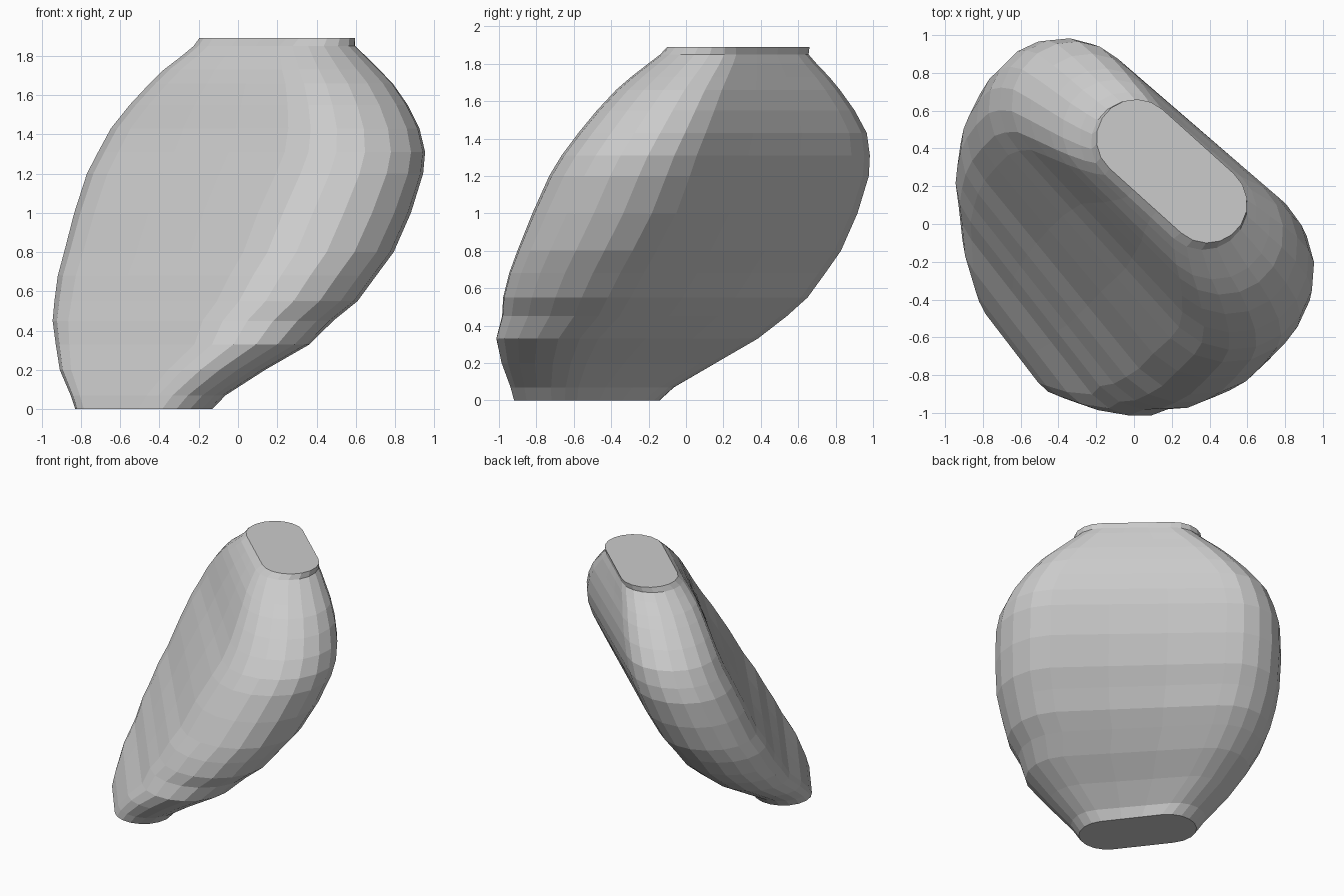
import bpy
import bmesh
from math import cos, sin, pi, radians

# Remove the default cube
cube = bpy.data.objects.get("Cube")
if cube:
    bpy.data.objects.remove(cube)

ARC_STEPS = 9     # segments in each rounded end
SIDE_STEPS = 3    # segments along each long side
TAPER = 0.045     # how much one end is rounder than the other at mid height


def make_material(name, value):
    mat = bpy.data.materials.new(name)
    mat.use_nodes = True
    colour = (value, value, value, 1.0)
    mat.diffuse_color = colour
    mat.node_tree.nodes["Principled BSDF"].inputs["Base Color"].default_value = colour
    return mat


def rounded_slot(tip, radius, taper):
    """Slot outline along its own x axis, counter-clockwise, fuller at +x."""
    points = []
    for side in (1, -1):
        end_radius = radius + side * taper
        for i in range(ARC_STEPS + 1):
            angle = pi * i / ARC_STEPS - pi / 2
            points.append((side * (tip - end_radius + end_radius * cos(angle)),
                           side * end_radius * sin(angle)))
        # Intermediate points on the long side that follows the rounded end
        for i in range(1, SIDE_STEPS):
            blend = side * (1 - 2 * i / SIDE_STEPS)
            points.append((blend * (tip - radius) - taper,
                           side * (radius + blend * taper)))
    return points


def add_section(bm, z, cx, cy, half_width, radius):
    """One slot-shaped ring, turning slightly from base to mouth."""
    height = z / sections[-1][0]
    turn = radians(-52.5 + 10.5 * height ** 0.7)
    c, s = cos(turn), sin(turn)
    tip = radius + (half_width - radius) * 2 / (abs(c) + abs(s))
    taper = TAPER * sin(pi * height)
    return [bm.verts.new((cx + c * px - s * py, cy + s * px + c * py, z))
            for px, py in rounded_slot(tip, radius, taper)]


# Height, centre x, centre y, half width, end radius
sections = [
    (0, -.48, -.53, .37, .21),
    (.07, -.46, -.5, .417, .22),
    (.2, -.39, -.41, .55, .265),
    (.33, -.29, -.31, .675, .31),
    (.45, -.24, -.215, .74, .35),
    (.55, -.175, -.155, .795, .375),
    (.68, -.12, -.09, .83, .39),
    (.8, -.06, -.025, .854, .4),
    (1, .01, .06, .865, .41),
    (1.2, .075, .135, .857, .4),
    (1.31, .11, .17, .83, .385),
    (1.43, .13, .205, .78, .365),
    (1.55, .15, .22, .7, .34),
    (1.66, .165, .23, .61, .31),
    (1.73, .168, .24, .54, .285),
    (1.8, .18, .25, .46, .255),
    (1.85, .185, .26, .405, .23),
    (1.89, .2, .28, .39, .21),
]

# Leaning flattened body, lofted through the sections and capped at both ends
bm = bmesh.new()
rings = [add_section(bm, *row) for row in sections]
for lower, upper in zip(rings, rings[1:]):
    count = len(lower)
    for i in range(count):
        j = (i + 1) % count
        bm.faces.new((lower[i], lower[j], upper[j], upper[i]))
bm.faces.new(rings[0][::-1])
bm.faces.new(rings[-1])
bmesh.ops.recalc_face_normals(bm, faces=bm.faces)

mesh = bpy.data.meshes.new("leaning_body")
bm.to_mesh(mesh)
bm.free()
mesh.materials.append(make_material("light grey", 0.6))
body = bpy.data.objects.new("leaning_body", mesh)
bpy.context.collection.objects.link(body)
